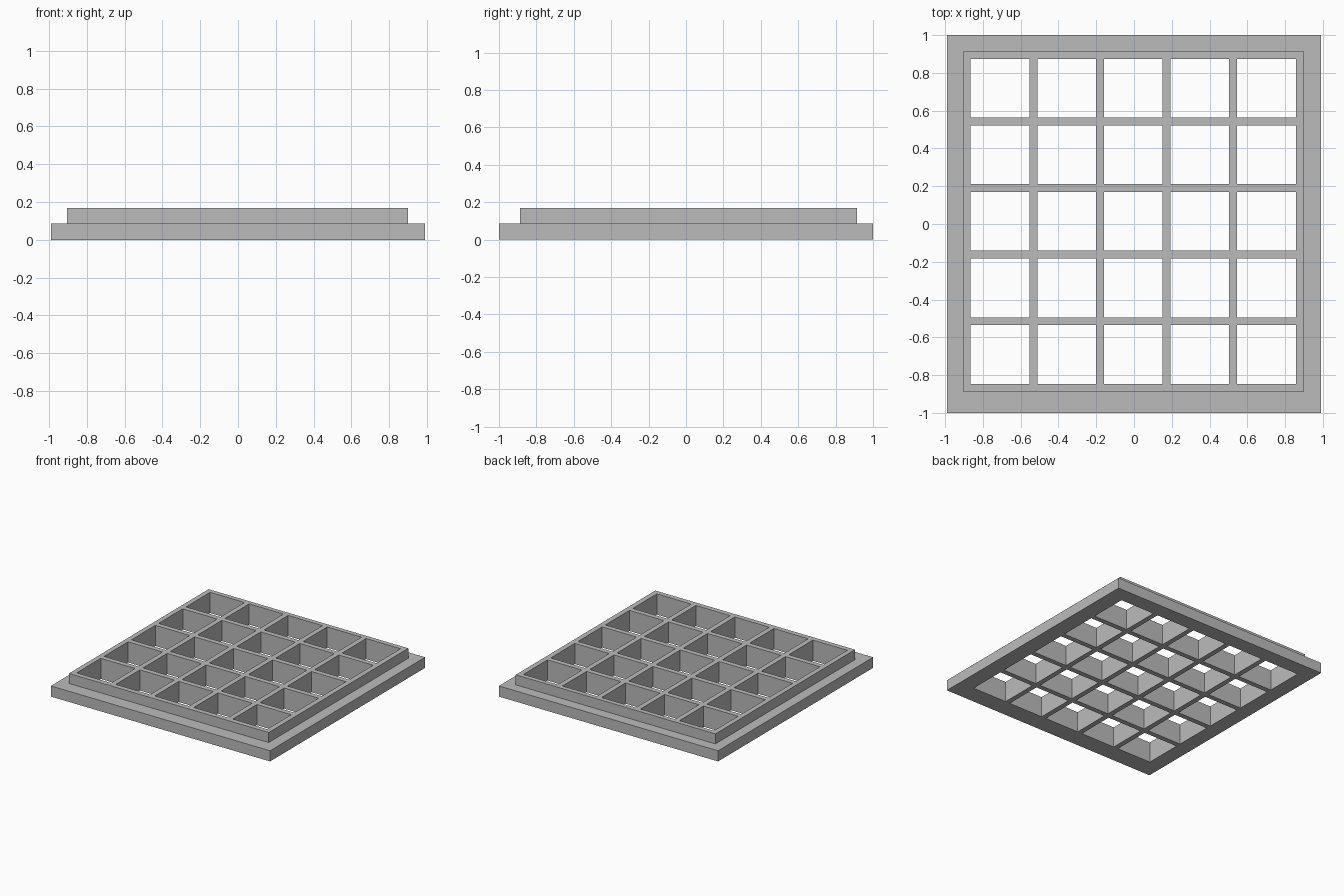
import bpy, bmesh, math

if "Cube" in bpy.data.objects:
    bpy.data.objects.remove(bpy.data.objects["Cube"])

CELLS, PITCH, HOLE = 5, 0.3525, 0.311   # opening grid
CX, CY = -0.004, 0.014                  # centre of the openings
FLANGE = (-0.99, 0.99, -1.0, 1.0)       # lower step: x0, x1, y0, y1
RAISED = (-0.905, 0.899, -0.888, 0.913) # upper step
Z = (0.0, 0.087, 0.169)


def spans(c):
    mids = [c + (i - (CELLS - 1) / 2) * PITCH for i in range(CELLS)]
    return [(m - HOLE / 2, m + HOLE / 2) for m in mids]


HX, HY = spans(CX), spans(CY)
xs = sorted([*FLANGE[:2], *RAISED[:2], *[v for s in HX for v in s]])
ys = sorted([*FLANGE[2:], *RAISED[2:], *[v for s in HY for v in s]])
lines = (xs, ys, Z)


def solid(idx):
    """True where the grate has material in this block."""
    if any(i < 0 or i >= len(l) - 1 for i, l in zip(idx, lines)):
        return False
    x, y, z = [(l[i] + l[i + 1]) / 2 for i, l in zip(idx, lines)]
    b = FLANGE if z < Z[1] else RAISED
    in_hole = any(a < x < c for a, c in HX) and any(a < y < c for a, c in HY)
    return b[0] < x < b[1] and b[2] < y < b[3] and not in_hole


bm = bmesh.new()
cache = {}


def vert(p):
    if p not in cache:
        cache[p] = bm.verts.new([lines[k][p[k]] for k in range(3)])
    return cache[p]


# Skin every block boundary between material and air
for i in range(len(xs) - 1):
    for j in range(len(ys) - 1):
        for k in range(2):
            idx = (i, j, k)
            if not solid(idx):
                continue
            for ax in range(3):
                u, v = (ax + 1) % 3, (ax + 2) % 3
                for side in (0, 1):
                    nb = list(idx)
                    nb[ax] += 2 * side - 1
                    if solid(nb):
                        continue
                    quad = []
                    for du, dv in ((0, 0), (1, 0), (1, 1), (0, 1)):
                        p = list(idx)
                        p[ax] += side
                        p[u] += du
                        p[v] += dv
                        quad.append(vert(tuple(p)))
                    bm.faces.new(quad if side else quad[::-1])

# Merge the stacked wall quads of each opening and step
flat = [e for e in bm.edges if len(e.link_faces) == 2
        and e.calc_face_angle() < 0.01
        and all(abs(f.normal.z) < 0.5 for f in e.link_faces)]
bmesh.ops.recalc_face_normals(bm, faces=bm.faces[:])
mesh = bpy.data.meshes.new("stepped_grate")
bm.to_mesh(mesh)
bm.free()

grey = bpy.data.materials.new("mid grey")
grey.diffuse_color = (0.5, 0.5, 0.5, 1)
grey.use_nodes = True
grey.node_tree.nodes["Principled BSDF"].inputs["Base Color"].default_value = grey.diffuse_color
mesh.materials.append(grey)
grate = bpy.data.objects.new("stepped_grate", mesh)
bpy.context.collection.objects.link(grate)
